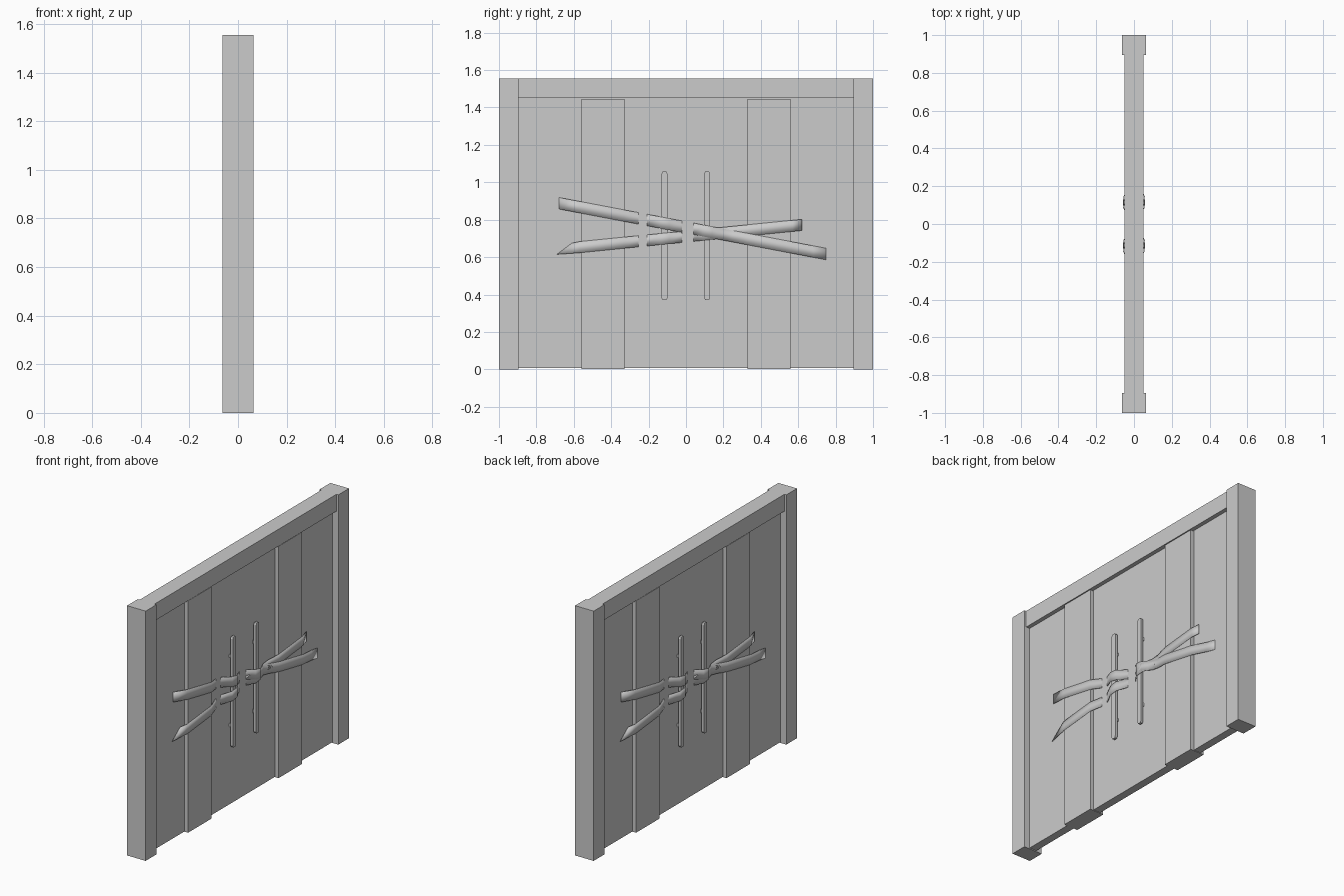
import bpy
import bmesh

cube = bpy.data.objects.get("Cube")
if cube:
    bpy.data.objects.remove(cube, do_unlink=True)

gray = bpy.data.materials.new("plain_gray")
gray.use_nodes = True
color = (0.6, 0.6, 0.6, 1)
gray.diffuse_color = color
gray.node_tree.nodes["Principled BSDF"].inputs["Base Color"].default_value = color


def add_mesh(name, bm):
    mesh = bpy.data.meshes.new(name)
    bm.to_mesh(mesh)
    bm.free()
    mesh.materials.append(gray)
    obj = bpy.data.objects.new(name, mesh)
    bpy.context.collection.objects.link(obj)
    return obj


def box(name, x, y, z):
    """Box spanning the (low, high) pair on each axis."""
    bm = bmesh.new()
    bmesh.ops.create_cube(bm, size=1)
    for v in bm.verts:
        for i, (low, high) in enumerate((x, y, z)):
            v.co[i] = low if v.co[i] < 0 else high
    return add_mesh(name, bm)


def prism(name, outline, x0, x1):
    """Outline of (y, z) points extruded along x."""
    bm = bmesh.new()
    face = bm.faces.new([bm.verts.new((x0, y, z)) for y, z in outline])
    top = bmesh.ops.extrude_face_region(bm, geom=[face])["geom"]
    for v in top:
        if isinstance(v, bmesh.types.BMVert):
            v.co.x = x1
    bmesh.ops.recalc_face_normals(bm, faces=bm.faces)
    return add_mesh(name, bm)


def tape(name, side, start, slope, width, path, skew):
    """Ribbon draped over the raised parts; path holds (y, height) points."""
    bm = bmesh.new()
    rows = []
    for i, (y, x) in enumerate(path):
        z = start + slope * (y - path[0][0])
        shift = skew if i == 0 else 0
        rows.append([bm.verts.new((side * x, side * (y + s * shift), z + s * width / 2))
                     for s in (-1, 1)])
    for a, b in zip(rows, rows[1:]):
        bm.faces.new((a[0], b[0], b[1], a[1]))
    obj = add_mesh(name, bm)
    solid = obj.modifiers.new("thickness", "SOLIDIFY")
    solid.thickness = 0.003
    solid.offset = -1
    for p in obj.data.polygons:
        p.use_smooth = True


# Frame and door panel
HALF, PANEL, BOARD, TOP = 0.064, 0.025, 0.048, 1.555
box("right_post", (-HALF, HALF), (-1, -0.895), (0, TOP))
box("left_post", (-HALF, HALF), (0.895, 1), (0, TOP))
box("lintel", (-0.051, 0.051), (-0.9, 0.9), (1.45, TOP))
box("door_panel", (-PANEL, PANEL), (-0.9, 0.9), (0.006, 1.46))

# Raised boards run through both faces of the door
for label, low, high in (("right", -0.56, -0.33), ("left", 0.33, 0.56)):
    box(label + "_board", (-BOARD, BOARD), (low, high), (0.003, 1.446))

# Shared drape: panel, board, panel, handle, panel, handle, panel, board, panel
FLAT, HIGH, GRIP = 0.024, 0.0495, 0.059
middle = [(-0.57, HIGH), (-0.33, HIGH), (-0.25, FLAT), (-0.21, FLAT), (-0.14, GRIP),
          (-0.09, GRIP), (-0.02, FLAT), (0.04, FLAT), (0.09, GRIP), (0.14, GRIP),
          (0.2, 0.034), (0.25, 0.034), (0.33, HIGH), (0.57, HIGH)]

for side, label in ((1, "left"), (-1, "right")):
    # Handles with clipped ends, standing on small pegs
    for y in (-0.115, 0.113):
        w, low, high, cut = 0.016, 0.37, 1.057, 0.012
        outline = [(y - w + cut / 2, low), (y + w - cut / 2, low), (y + w, low + cut),
                   (y + w, high - cut), (y + w - cut / 2, high), (y - w + cut / 2, high),
                   (y - w, high - cut), (y - w, low + cut)]
        prism(label + "_handle", [(side * a, b) for a, b in outline],
              side * 0.04, side * 0.056)
        for z in (0.5, 0.93):
            box(label + "_handle_peg", sorted((side * 0.02, side * 0.045)),
                sorted((side * (y - 0.007), side * (y + 0.007))), (z - 0.01, z + 0.01))
    # Two crossing strips of tape
    tape(label + "_falling_tape", side, 0.888, -0.19, 0.062,
         [(-0.68, 0.03)] + middle + [(0.68, 0.031), (0.76, 0.024)], 0)
    tape(label + "_rising_tape", side, 0.645, 0.1, 0.06,
         [(-0.65, 0.03)] + middle + [(0.62, 0.038)], 0.04)
